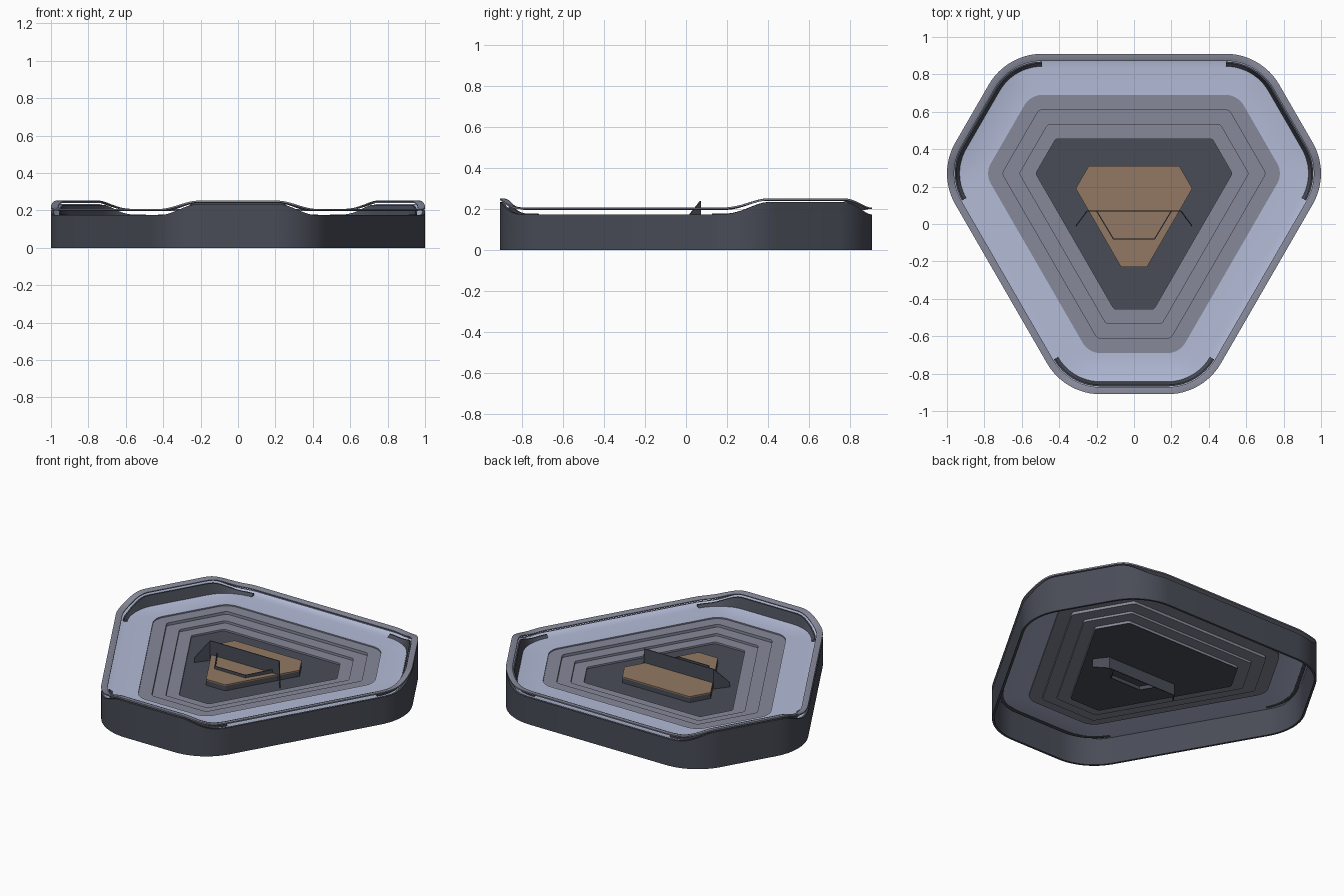
import bpy, bmesh, math
from mathutils import Vector

if "Cube" in bpy.data.objects:
    bpy.data.objects.remove(bpy.data.objects["Cube"])

CY = 0.09            # centre of the three-fold shape
N = 12               # segments per rounded corner


def material(name, rgb):
    m = bpy.data.materials.new(name)
    m.diffuse_color = (*rgb, 1)
    m.use_nodes = True
    m.node_tree.nodes["Principled BSDF"].inputs["Base Color"].default_value = m.diffuse_color
    return m


DARK = material("dark slate", (0.066, 0.073, 0.095))
BLUE = material("pale blue grey", (0.45, 0.50, 0.68))
GREY = material("mid grey", (0.24, 0.25, 0.32))
BROWN = material("brown", (0.29, 0.19, 0.125))


def make(name, verts, faces, mat, smooth=True):
    me = bpy.data.meshes.new(name)
    me.from_pydata(verts, [], faces)
    bm = bmesh.new()
    bm.from_mesh(me)
    bmesh.ops.recalc_face_normals(bm, faces=bm.faces)
    bm.to_mesh(me)
    bm.free()
    me.materials.append(mat)
    ob = bpy.data.objects.new(name, me)
    bpy.context.collection.objects.link(ob)
    if smooth:
        bpy.ops.object.select_all(action='DESELECT')
        ob.select_set(True)
        bpy.context.view_layer.objects.active = ob
        bpy.ops.object.shade_smooth_by_angle(angle=math.radians(30))
    return ob


def outline(long_d, short_d, r):
    """Rounded hexagon: three long sides, three short corner sides."""
    pts = []
    u = (long_d - short_d / 2) / math.cos(math.pi / 6)
    for k in range(3):
        ang = math.radians(-90 + 120 * k)
        ax = Vector((math.cos(ang), math.sin(ang)))
        side = Vector((-ax.y, ax.x))
        for s in (-1, 1):
            corner = ax * short_d + side * u * s
            a_mid = ang + s * math.pi / 6
            d = Vector((math.cos(a_mid), math.sin(a_mid)))
            c = corner - d * r / math.cos(math.pi / 6)
            for i in range(N + 1):
                a = a_mid + math.radians(-30 + 60 * i / N)
                pts.append(c + Vector((math.cos(a), math.sin(a))) * r)
    return pts


def ring(o):
    return outline(0.82 - o, 1.0 - o, max(0.33 - o, 0.02))


def corner_lift(p):
    """1 at the three corners, easing to 0 along the long sides."""
    axes = [Vector((math.cos(a), math.sin(a))) for a in
            (math.radians(-90 + 120 * k) for k in range(3))]
    ax = max(axes, key=lambda v: v.dot(p))
    u = abs(ax.x * p.y - ax.y * p.x)
    t = min(max((0.42 - u) / 0.21, 0), 1)
    return t * t * (3 - 2 * t)


LIFT = [corner_lift(p) for p in ring(0)]


def loft(name, profile, mat, idx=None, tube=False):
    """Sweep (inset, z, corner rise) points round the outline."""
    loop = idx is None
    idx = list(range(len(LIFT))) if loop else idx
    n, m = len(idx), len(profile)
    verts, faces = [], []
    for o, z, rise in profile:
        pts = ring(o)
        verts += [(pts[i].x, pts[i].y + CY, z + rise * LIFT[i]) for i in idx]
    for j in range(m if tube else m - 1):
        k = (j + 1) % m
        for i in range(n if loop else n - 1):
            q = (i + 1) % n
            faces.append((j * n + i, j * n + q, k * n + q, k * n + i))
    if not loop:
        faces += [[j * n for j in range(m)], [j * n + n - 1 for j in range(m)]]
    return make(name, verts, faces, mat)


def plate(name, pts, z0, z1, mat):
    n = len(pts)
    verts = [(p.x, p.y + CY, z) for z in (z0, z1) for p in pts]
    faces = [list(range(n)), list(range(n, 2 * n))]
    faces += [(i, (i + 1) % n, n + (i + 1) % n, n + i) for i in range(n)]
    return make(name, verts, faces, mat)


def folded_sheet(name, path, mat):
    """Thin upright sheet along (x, y, bottom, top) points."""
    n = len(path)
    verts = [(x, y, b) for x, y, b, t in path] + [(x, y, t) for x, y, b, t in path]
    faces = [(i, i + 1, n + i + 1, n + i) for i in range(n - 1)]
    ob = make(name, verts, faces, mat, smooth=False)
    mod = ob.modifiers.new("thickness", 'SOLIDIFY')
    mod.thickness = 0.006
    mod.offset = 0
    return ob


# outer wall, open underneath, raised at the corners
loft("outer_wall", [(0, 0, 0), (0, 0.175, 0.06), (0.014, 0.175, 0.06), (0.014, 0, 0)],
     DARK, tube=True)

# thin rim floating just above the wall
loft("rim", [(0, 0.200, 0.043), (0, 0.208, 0.045), (0.02, 0.208, 0.045),
             (0.038, 0.202, 0.045), (0.038, 0.196, 0.045), (0.018, 0.200, 0.043)],
     GREY, tube=True)

# tray floor curving up to the wall
loft("tray_floor", [(0.22, 0.163, 0), (0.075, 0.163, 0), (0.045, 0.165, 0.01),
                    (0.028, 0.169, 0.03), (0.014, 0.175, 0.057)], BLUE)

# dark inner bumper at each corner
for k in range(3):
    idx = list(range(k * 2 * (N + 1), (k + 1) * 2 * (N + 1)))
    loft("corner_bumper_%d" % (k + 1),
         [(0.044, 0.163, 0), (0.042, 0.178, 0.052), (0.05, 0.178, 0.052), (0.068, 0.163, 0)],
         DARK, idx=idx, tube=True)

# stepped recess
loft("stepped_recess", [(0.22, 0.163, 0), (0.22, 0.155, 0), (0.30, 0.155, 0),
                        (0.30, 0.137, 0), (0.38, 0.137, 0), (0.38, 0.122, 0),
                        (0.455, 0.122, 0), (0.455, 0.108, 0)], GREY)

# centre plates
plate("centre_plate", ring(0.455), 0.104, 0.111, DARK)
plate("brown_pad_base", outline(0.22, 0.32, 0.006), 0.111, 0.142, DARK)
plate("brown_plate", outline(0.22, 0.32, 0.006), 0.142, 0.150, BROWN)

# folded fin with tapering wings, and a low frame in front of it
folded_sheet("fin", [(-0.31, -0.01, 0.05, 0.14), (-0.25, 0.07, 0.03, 0.24),
                     (0.25, 0.07, 0.03, 0.24), (0.31, -0.01, 0.05, 0.14)], DARK)
folded_sheet("front_frame", [(-0.20, 0.07, 0.08, 0.172), (-0.11, -0.08, 0.08, 0.168),
                             (0.11, -0.08, 0.08, 0.168), (0.20, 0.07, 0.08, 0.172)], DARK)
